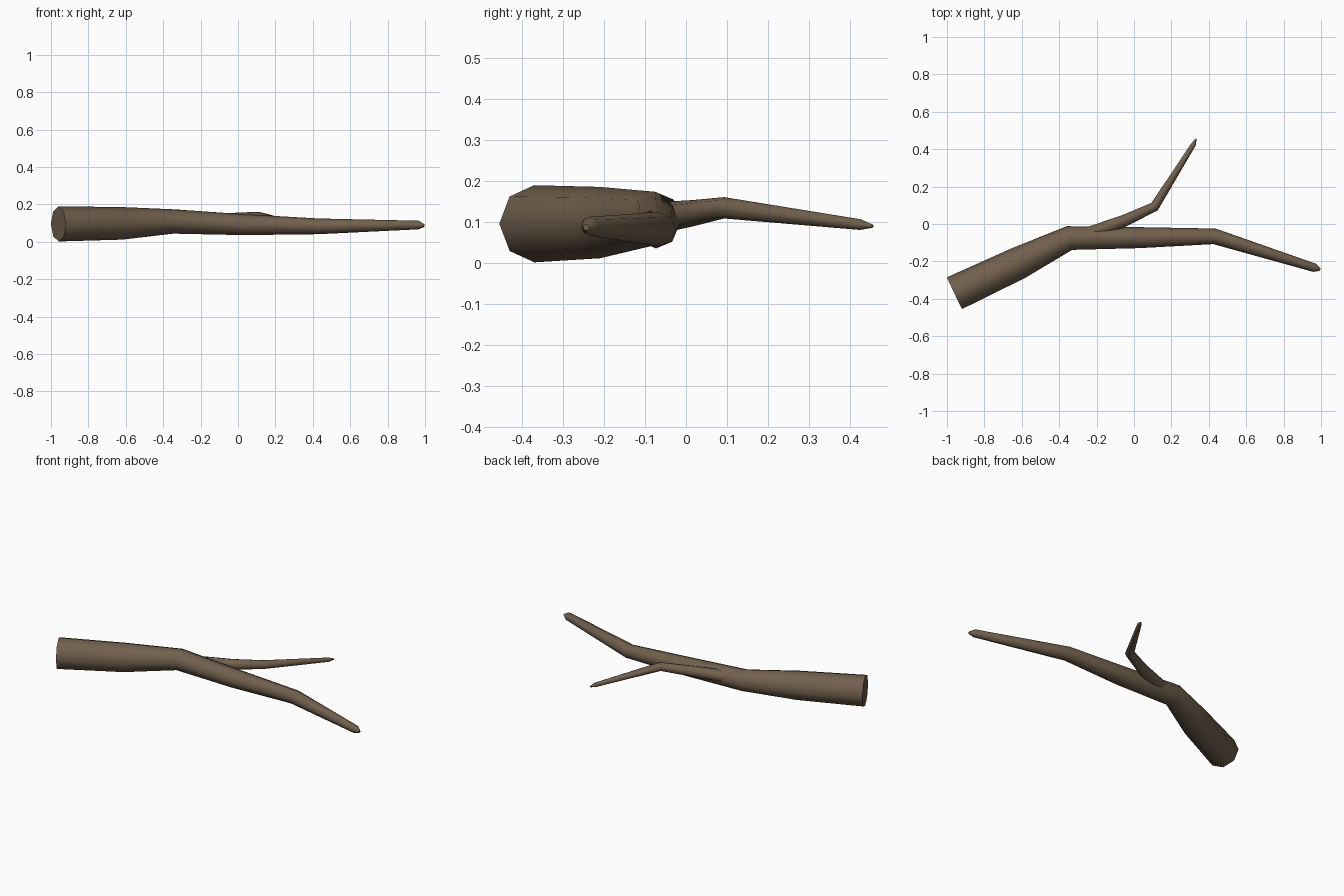
import bpy, bmesh, math
from mathutils import Vector

cube = bpy.data.objects.get("Cube")
if cube:
    bpy.data.objects.remove(cube)

SIDES = 8
bark = bpy.data.materials.new("brown bark")
bark.use_nodes = True
BROWN = (0.165, 0.115, 0.073, 1)
bark.diffuse_color = BROWN
bark.node_tree.nodes["Principled BSDF"].inputs["Base Color"].default_value = BROWN


def tapered_limb(name, stations):
    """Skin octagonal rings along (x, y, z, radius) stations, each ring mitred to the path."""
    points = [Vector(s[:3]) for s in stations]
    bm = bmesh.new()
    rings = []
    for i, (p, s) in enumerate(zip(points, stations)):
        before = (p - points[i - 1]).normalized() if i else Vector()
        after = (points[i + 1] - p).normalized() if i + 1 < len(points) else Vector()
        tangent = (before + after).normalized()
        side = Vector((0, 0, 1)).cross(tangent).normalized()
        up = tangent.cross(side)
        ring = []
        for k in range(SIDES):
            a = 2 * math.pi * k / SIDES
            ring.append(bm.verts.new(p + (side * math.cos(a) + up * math.sin(a)) * s[3]))
        rings.append(ring)
    for r, q in zip(rings, rings[1:]):
        for k in range(SIDES):
            n = (k + 1) % SIDES
            bm.faces.new((r[k], r[n], q[n], q[k]))
    bm.faces.new(rings[0])
    bm.faces.new(rings[-1])
    bmesh.ops.recalc_face_normals(bm, faces=bm.faces)
    mesh = bpy.data.meshes.new(name)
    bm.to_mesh(mesh)
    bm.free()
    mesh.materials.append(bark)
    obj = bpy.data.objects.new(name, mesh)
    bpy.context.collection.objects.link(obj)
    bpy.ops.object.select_all(action='DESELECT')
    obj.select_set(True)
    bpy.context.view_layer.objects.active = obj
    bpy.ops.object.shade_smooth_by_angle(angle=math.radians(50))
    return obj


# Thick limb with a bend at the fork and another toward its tip
tapered_limb("main_branch", [
    (-0.96, -0.37, 0.096, 0.094),
    (-0.62, -0.21, 0.099, 0.087),
    (-0.345, -0.075, 0.109, 0.065),
    (0.03, -0.073, 0.092, 0.056),
    (0.43, -0.066, 0.083, 0.042),
    (0.965, -0.234, 0.09, 0.023),
    (0.995, -0.243, 0.087, 0.008),
])

# Thin offshoot rising from the fork
tapered_limb("side_branch", [
    (-0.32, -0.082, 0.108, 0.04),
    (-0.05, 0.018, 0.122, 0.032),
    (0.11, 0.093, 0.135, 0.026),
    (0.318, 0.425, 0.094, 0.013),
    (0.332, 0.455, 0.09, 0.004),
])
